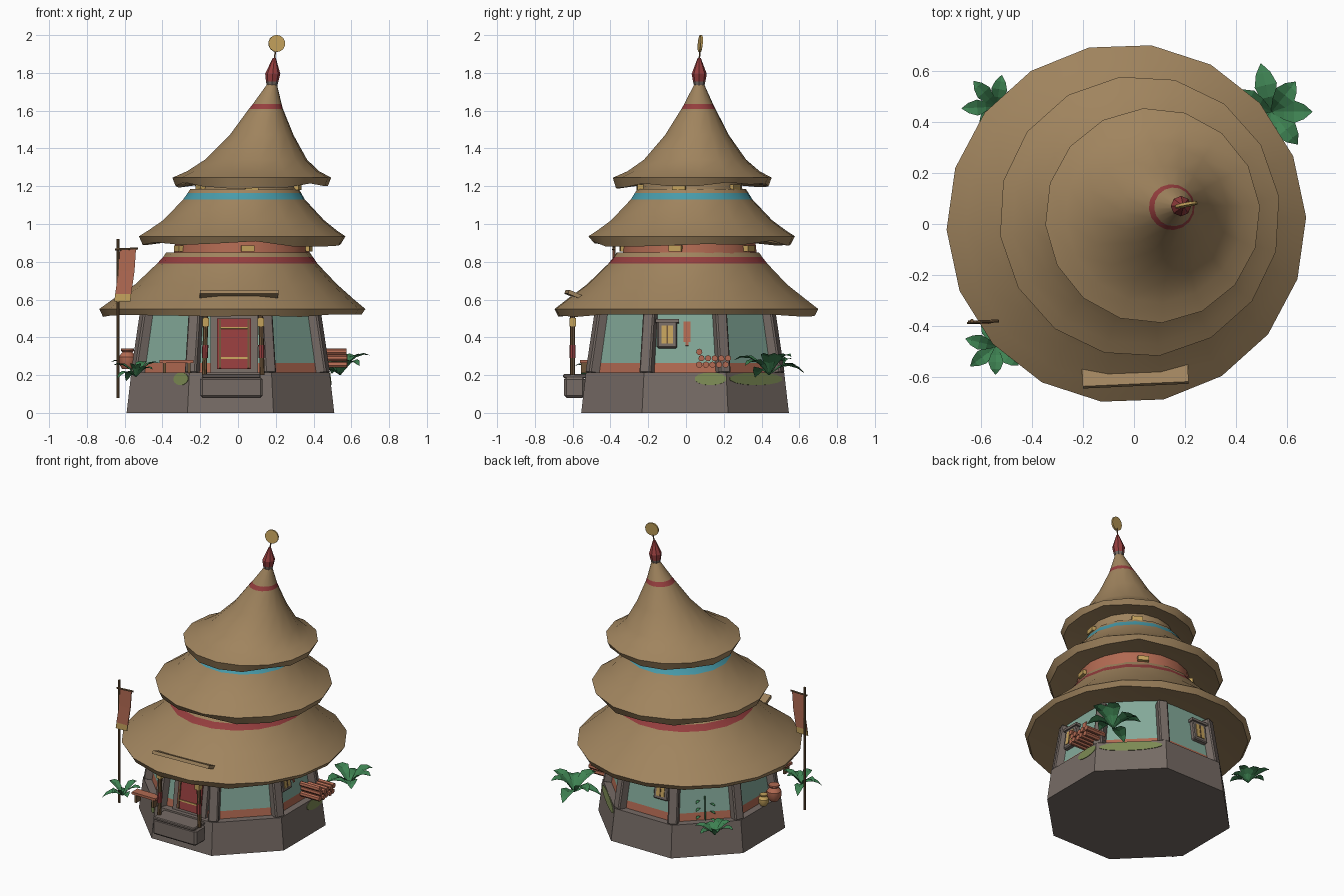
import bpy, bmesh, math, random
from mathutils import Vector, Matrix

random.seed(4)
if "Cube" in bpy.data.objects:
    bpy.data.objects.remove(bpy.data.objects["Cube"])


def colour(name, r, g, b):
    lin = [((c / 255 + 0.055) / 1.055) ** 2.4 for c in (r, g, b)] + [1]
    m = bpy.data.materials.new(name)
    m.use_nodes = True
    m.diffuse_color = lin
    m.node_tree.nodes["Principled BSDF"].inputs["Base Color"].default_value = lin
    return m


STRAW = colour("straw", 160, 132, 94)
STONE = colour("stone", 118, 107, 101)
TEAL = colour("teal plaster", 132, 170, 154)
CLAY = colour("terracotta", 178, 106, 82)
RED = colour("red paint", 150, 62, 62)
BLUE = colour("blue paint", 72, 155, 170)
GOLD = colour("gold", 196, 162, 92)
LEAF = colour("leaf green", 62, 130, 82)
WOOD = colour("dark wood", 112, 86, 58)
MOSS = colour("moss", 124, 138, 84)


def finish(name, bm, mats, smooth=False, normals=True):
    if normals:
        bmesh.ops.recalc_face_normals(bm, faces=bm.faces)
    mesh = bpy.data.meshes.new(name)
    bm.to_mesh(mesh)
    bm.free()
    for m in mats:
        mesh.materials.append(m)
    ob = bpy.data.objects.new(name, mesh)
    bpy.context.collection.objects.link(ob)
    if smooth:
        bpy.ops.object.select_all(action='DESELECT')
        ob.select_set(True)
        bpy.context.view_layer.objects.active = ob
        bpy.ops.object.shade_smooth_by_angle(angle=math.radians(32))
    return ob


def loft(name, rings, sides, mats, start=0, smooth=False, wobble=0):
    """Rings are (z, centre x, centre y, radius, material above)."""
    bm = bmesh.new()
    loops = []
    for k, (z, cx, cy, r, _) in enumerate(rings):
        loop = []
        for i in range(sides):
            a = math.radians(start) + math.tau * i / sides
            dz = random.uniform(-wobble, wobble) if k == 1 else 0
            loop.append(bm.verts.new((cx + r * math.cos(a), cy + r * math.sin(a), z + dz)))
        loops.append(loop)
    for k in range(len(rings) - 1):
        for i in range(sides):
            j = (i + 1) % sides
            f = bm.faces.new((loops[k][i], loops[k][j], loops[k + 1][j], loops[k + 1][i]))
            f.material_index = rings[k][4]
    bm.faces.new(loops[0][::-1]).material_index = rings[0][4]
    bm.faces.new(loops[-1]).material_index = rings[-1][4]
    return finish(name, bm, mats, smooth)


def box(name, loc, size, mat, rot=(0, 0, 0), bevel=0):
    bm = bmesh.new()
    bmesh.ops.create_cube(bm, size=1, matrix=Matrix.Diagonal((*size, 1)))
    ob = finish(name, bm, [mat])
    ob.location, ob.rotation_euler = loc, rot
    if bevel:
        ob.modifiers.new("Bevel", 'BEVEL').width = bevel
    return ob


def rod(name, p, q, r, mat, sides=8, r2=None):
    p, q = Vector(p), Vector(q)
    bm = bmesh.new()
    bmesh.ops.create_cone(bm, cap_ends=True, segments=sides, radius1=r,
                          radius2=r if r2 is None else r2, depth=(q - p).length)
    ob = finish(name, bm, [mat])
    ob.location = (p + q) / 2
    ob.rotation_euler = (q - p).to_track_quat('Z', 'Y').to_euler()
    return ob


CX, CY = -0.04, -0.005


def on_wall(angle, u, z, out=0, base=False):
    """Point on an octagon side: u runs sideways, out is the stand-off."""
    a = math.radians(angle)
    d = (0.55 - 0.12 * z if base else 0.48 - 0.14 * (z - 0.2)) + out
    return (CX + d * math.cos(a) - u * math.sin(a),
            CY + d * math.sin(a) + u * math.cos(a), z)


def wall_box(name, angle, u, z, w, h, depth, mat, out=0, bevel=0):
    return box(name, on_wall(angle, u, z, out), (w, depth, h), mat,
               (0.14, 0, math.radians(angle - 90)), bevel)


# Stone base and plaster walls
loft("stone_base", [(0, CX, CY, 0.595, 0), (0.215, CX, CY, 0.568, 0)], 8, [STONE], 22.5)
loft("walls", [(0.2, CX, CY, 0.52, 1), (0.265, CX, CY, 0.51, 0), (0.57, CX, CY, 0.464, 0)],
     8, [TEAL, CLAY], 22.5)

# Leaning stone pillars on the corners
for i in range(8):
    a = math.radians(22.5 + 45 * i)
    box("pillar", (CX + 0.502 * math.cos(a), CY + 0.502 * math.sin(a), 0.37),
        (0.065, 0.065, 0.33), STONE, (0.16, 0, a - math.pi / 2), 0.008)

# Three thatched roof tiers, leaning towards the left
loft("lower_roof", [(0.56, -0.03, 0, 0.42, 0), (0.515, -0.03, 0.002, 0.685, 0),
     (0.55, -0.03, 0.002, 0.705, 0), (0.60, -0.025, 0.002, 0.64, 0), (0.68, -0.01, 0.005, 0.535, 0),
     (0.79, -0.004, 0.01, 0.425, 1), (0.825, 0, 0.01, 0.397, 0), (0.85, 0, 0.01, 0.38, 0)],
     18, [STRAW, RED], 2, True, 0.008)
loft("lower_neck", [(0.84, 0.02, 0.02, 0.36, 0), (0.93, 0.02, 0.02, 0.35, 0)], 18, [CLAY], 0, True)
loft("middle_roof", [(0.93, 0.02, 0.03, 0.33, 0), (0.895, 0.02, 0.03, 0.53, 0),
     (0.935, 0.022, 0.03, 0.552, 0), (0.965, 0.024, 0.03, 0.505, 0), (1.02, 0.03, 0.03, 0.43, 0),
     (1.13, 0.032, 0.03, 0.325, 1), (1.165, 0.034, 0.03, 0.303, 0), (1.185, 0.035, 0.03, 0.29, 0)],
     16, [STRAW, BLUE], 8, True, 0.017)
loft("upper_neck", [(1.17, 0.05, 0.03, 0.27, 0), (1.25, 0.05, 0.03, 0.26, 0)], 16, [STRAW], 0, True)
loft("upper_roof", [(1.24, 0.07, 0.033, 0.25, 0), (1.205, 0.073, 0.033, 0.405, 0),
     (1.245, 0.073, 0.033, 0.422, 0), (1.28, 0.08, 0.04, 0.35, 0), (1.34, 0.095, 0.048, 0.272, 0),
     (1.47, 0.125, 0.058, 0.17, 0), (1.61, 0.148, 0.066, 0.09, 1), (1.636, 0.155, 0.067, 0.076, 0),
     (1.74, 0.18, 0.07, 0.026, 0)], 16, [STRAW, RED], 5, True, 0.017)
for z, cx, r in ((0.87, 0.02, 0.36), (1.195, 0.05, 0.27)):
    for i in range(5):
        a = math.radians(-85 + 72 * i)
        box("roof_block", (cx + r * math.cos(a), 0.025 + r * math.sin(a), z),
            (0.03, 0.07, 0.03), GOLD, (0, 0, a))

# Spire and gold disc
loft("spire", [(1.73, 0.18, 0.07, 0.027, 1), (1.755, 0.181, 0.07, 0.033, 0),
     (1.795, 0.184, 0.07, 0.04, 0), (1.88, 0.192, 0.07, 0.008, 0)], 8, [RED, STONE])
rod("spire_pin", (0.192, 0.07, 1.87), (0.2, 0.075, 1.925), 0.004, WOOD)
rod("spire_disc", (0.206, 0.07, 1.956), (0.204, 0.081, 1.955), 0.045, GOLD, 14)

# Front step, door and porch
box("front_step", (-0.035, -0.59, 0.135), (0.33, 0.11, 0.11), STONE, bevel=0.012)
box("step_slab", (-0.035, -0.585, 0.195), (0.31, 0.13, 0.02), STONE, bevel=0.005)
wall_box("door_frame", 270, 0.02, 0.365, 0.25, 0.31, 0.03, STONE, 0.005)
wall_box("door", 270, 0.02, 0.365, 0.18, 0.27, 0.02, RED, 0.02)
for z in (0.29, 0.45):
    wall_box("door_stripe", 270, 0.02, z, 0.15, 0.01, 0.006, GOLD, 0.033)
for u in (-0.055, 0.095):
    wall_box("door_stile", 270, u, 0.365, 0.012, 0.26, 0.008, WOOD, 0.033)
for side in (-1, 1):
    x = -0.025 + side * 0.145
    rod("porch_post", (x + side * 0.008, -0.6, 0.2), (x, -0.6, 0.53), 0.013, WOOD)
    rod("post_band", (x + side * 0.005, -0.6, 0.29), (x + side * 0.003, -0.6, 0.36), 0.016, RED)
    box("post_cap", (x, -0.6, 0.48), (0.035, 0.035, 0.045), GOLD)
box("porch_plank", (0.005, -0.592, 0.625), (0.415, 0.085, 0.022), STRAW, (-0.4, 0, 0.045))

# Windows, wall mark and bench
for angle, u in ((0, -0.095), (90, 0.1)):
    wall_box("window_frame", angle, u, 0.415, 0.105, 0.145, 0.035, STONE, 0.01, 0.006)
    wall_box("window_pane", angle, u, 0.415, 0.06, 0.095, 0.008, GOLD, 0.028)
    wall_box("window_bar", angle, u, 0.415, 0.008, 0.095, 0.006, WOOD, 0.032)
    wall_box("window_lintel", angle, u, 0.485, 0.125, 0.018, 0.05, STONE, 0.012)
wall_box("wall_mark", 0, 0.01, 0.43, 0.035, 0.11, 0.008, CLAY, 0.002)
wall_box("wall_mark_tail", 0, 0.01, 0.37, 0.014, 0.03, 0.008, CLAY, 0.002)
box("bench_seat", (-0.325, -0.53, 0.272), (0.18, 0.06, 0.016), CLAY)
for x in (-0.39, -0.26):
    box("bench_leg", (x, -0.53, 0.238), (0.015, 0.05, 0.055), WOOD)

# Stacked logs
for row, count in enumerate((5, 5, 1)):
    for i in range(count):
        y, z = 0.07 + 0.035 * i + 0.012 * (row % 2), 0.255 + 0.034 * row
        rod("log", (0.43, y, z), (0.575 + 0.006 * (i % 2), y, z), 0.017, CLAY, 7)

# Pots by the right wall
for name, x, y, s, m in (("large_pot", -0.585, -0.12, 1, CLAY), ("small_pot", -0.575, -0.02, 0.72, GOLD)):
    shape = ((0, 0.028), (0.03, 0.046), (0.065, 0.046), (0.09, 0.027), (0.1, 0.036), (0.108, 0.034))
    loft(name, [(0.232 + h * s, x, y, r * s, 0) for h, r in shape], 12, [m], 0, True)

# Banner on a pole
rod("flag_pole", (-0.635, -0.38, 0.08), (-0.635, -0.38, 0.92), 0.008, WOOD)
rod("flag_crossbar", (-0.65, -0.385, 0.865), (-0.53, -0.38, 0.87), 0.006, WOOD)
bm = bmesh.new()
rows = [[bm.verts.new((x + dx, -0.385 + dx * 0.2, z)) for x in (-0.625, -0.54)]
        for z, dx in ((0.87, 0), (0.75, -0.008), (0.63, -0.025), (0.59, -0.03))]
for k in range(3):
    f = bm.faces.new((rows[k][0], rows[k + 1][0], rows[k + 1][1], rows[k][1]))
    f.material_index = int(k == 2)
banner = finish("banner", bm, [CLAY, GOLD])
banner.modifiers.new("Thickness", 'SOLIDIFY').thickness = 0.006


# Broad-leaved plants: each leaf is a folded, drooping strip
def add_leaf(bm, root, angle, length, width, rise, drop):
    d = Vector((math.cos(angle), math.sin(angle), 0))
    s = Vector((-d.y, d.x, 0))
    prev = None
    for t, w in ((0, 0.12), (0.3, 0.7), (0.55, 1), (0.8, 0.65), (1, 0.03)):
        p = Vector(root) + d * length * t + Vector((0, 0, rise * t - drop * t * t))
        lift = Vector((0, 0, 0.3 * w * width))
        row = [bm.verts.new(q) for q in (p - s * w * width + lift, p, p + s * w * width + lift)]
        if prev:
            for i in range(2):
                bm.faces.new((prev[i], row[i], row[i + 1], prev[i + 1]))
        prev = row


for root, size, turn in (((0.54, 0.44, 0.2), 0.185, 0.0), ((-0.54, 0.46, 0.2), 0.13, 0.5),
                         ((-0.54, -0.48, 0.19), 0.125, 0.2)):
    bm = bmesh.new()
    for i in range(7):
        add_leaf(bm, root, turn + math.tau * i / 7, size * random.uniform(0.8, 1.05),
                 size * 0.24, size * random.uniform(0.7, 1.5), size * random.uniform(0.8, 1.0))
    finish("leafy_plant", bm, [LEAF], normals=False)

# Small vine on the back right wall
bm = bmesh.new()
for i in range(6):
    add_leaf(bm, on_wall(135, 0.03 * (-1) ** i, 0.22 + 0.025 * i, 0.01),
             math.radians(135 + 50 * (-1) ** i), 0.04, 0.012, 0.01, 0.02)
finish("wall_vine", bm, [LEAF], normals=False)
rod("vine_stem", on_wall(135, 0, 0.2, 0.01), on_wall(135, 0, 0.37, 0.01), 0.004, LEAF, 5)

# Moss patches on the base
for angle, u, w in ((0, 0.135, 0.085), (45, 0, 0.2), (225, 0.16, 0.055)):
    bm = bmesh.new()
    bmesh.ops.create_cone(bm, cap_ends=True, segments=14, radius1=1, radius2=1, depth=1,
                          matrix=Matrix.Diagonal((w, 0.008, 0.034, 1)) @ Matrix.Rotation(math.pi / 2, 4, 'X'))
    patch = finish("moss_patch", bm, [MOSS])
    patch.location = on_wall(angle, u, 0.18, 0, True)
    patch.rotation_euler = (0.12, 0, math.radians(angle - 90))
